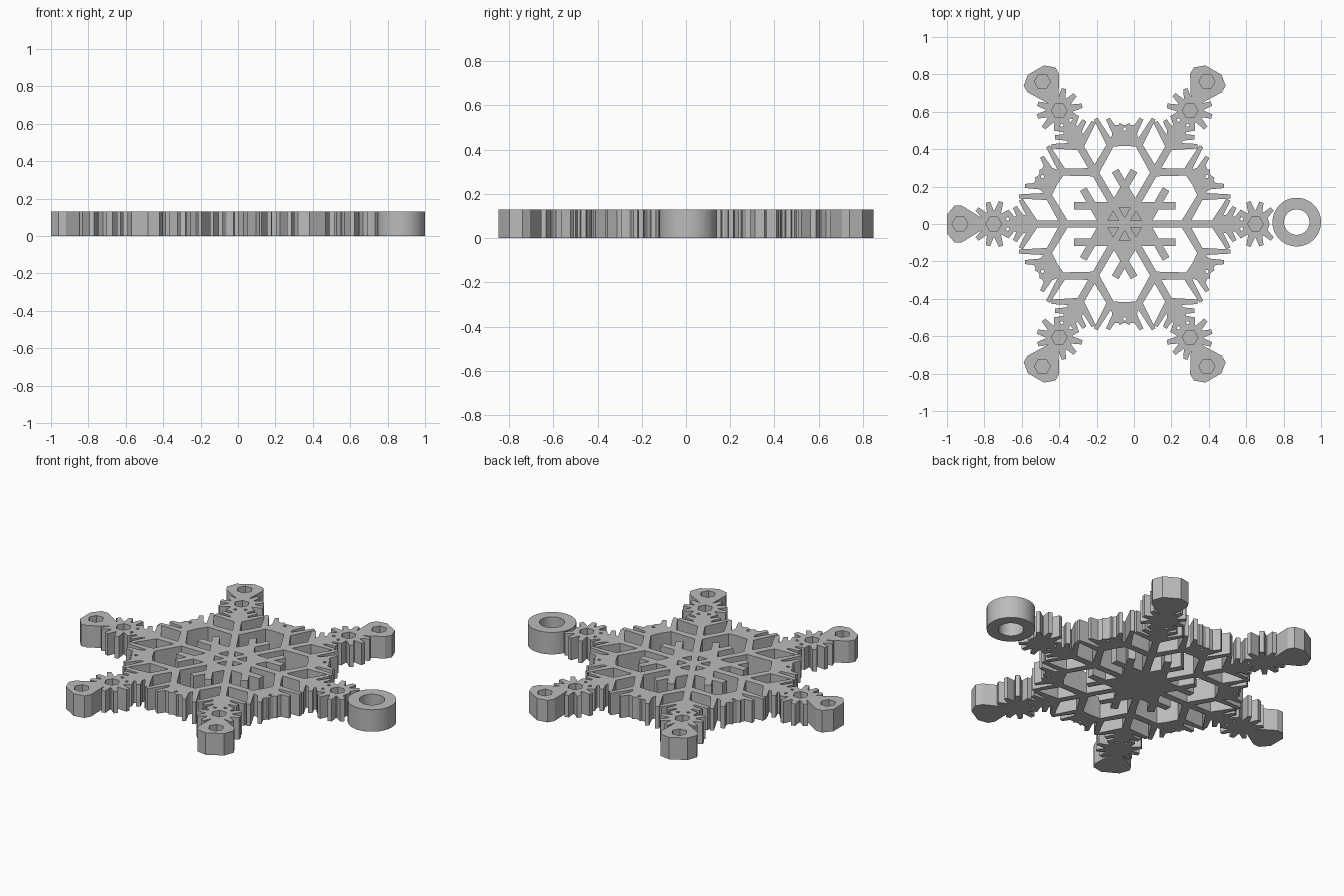
import bpy
import bmesh
from math import cos, sin, pi, radians
from mathutils import Vector, Matrix
from mathutils.geometry import delaunay_2d_cdt

HEIGHT, POCKET_FLOOR = 0.13, 0.07
CENTRE = Vector((-0.05, 0.0))

old = bpy.data.objects.get("Cube")
if old:
    bpy.data.objects.remove(old)

outlines = []  # (surface height, convex counter-clockwise 2D outline)


def add(points, turn=0.0, level=HEIGHT):
    rot = Matrix.Rotation(radians(turn), 2)
    outlines.append((level, [CENTRE + rot @ Vector(p) for p in points]))


def ngon(u, v, r, n, start=0.0):
    return [(u + r * cos(start + 2 * pi * i / n), v + r * sin(start + 2 * pi * i / n))
            for i in range(n)]


def bar(start, angle, length, w0=0.042, w1=None):
    """Straight or tapered strip leaving start at an angle in degrees."""
    w1 = w0 if w1 is None else w1
    d = Vector((cos(radians(angle)), sin(radians(angle))))
    n = Vector((-d.y, d.x))
    a = Vector(start)
    b = a + d * length
    return [a - n * w0 / 2, b - n * w1 / 2, b + n * w1 / 2, a + n * w0 / 2]


def mirrored(half):
    """Symmetric outline from its left half, listed from the outer end inward."""
    return half + [(u, -v) for u, v in reversed(half)]


for k in range(6):
    turn = 60 * k
    # spoke
    add(bar((0, 0), 0, 0.77, 0.04), turn)
    for s in (1, -1):
        # inner star branch
        add(bar((0.114, 0), 60 * s, 0.215, 0.04), turn)
        # outer branch with its barbs
        add(bar((0.32, 0), 60 * s, 0.295, 0.045, 0.03), turn)
        c, d = cos(radians(60)), s * sin(radians(60))
        for t, angle, length in ((0.17, 0, 0.16), (0.235, 0, 0.095), (0.18, 120, 0.12)):
            add(bar((0.32 + t * c, t * d), angle * s, length, 0.04, 0.022), turn)
        # spoke barbs
        for u, length in ((0.48, 0.15), (0.535, 0.105), (0.585, 0.06)):
            add(bar((u, 0), 60 * s, length, 0.042, 0.024), turn)
        # bud barbs
        for angle, length in ((42, 0.12), (75, 0.12), (108, 0.125), (142, 0.11)):
            add(bar((0.70, 0), angle * s, length, 0.055, 0.024), turn)
    # filled star point and web between neighbouring branches
    add([(0, 0), (0.114 * cos(pi / 6), -0.057), (0.2, 0), (0.114 * cos(pi / 6), 0.057)], turn + 30)
    add(mirrored([(0.53, 0.06), (0.43, 0.075)]), turn + 30)
    add(mirrored([(0.62, 0.02), (0.56, 0.055), (0.475, 0.03)]), turn)
    # bud hub with hexagonal pocket
    add(ngon(0.70, 0, 0.075, 10), turn)
    add(ngon(0.70, 0, 0.042, 6), turn, POCKET_FLOOR)
    # centre pocket and pinhole
    add(ngon(0.07, 0, 0.034, 3, pi), turn + 30, POCKET_FLOOR)
    add(ngon(0.508, 0, 0.011, 4), turn + 30, 0)
    # tip with hexagonal pocket, left off where the hanging ring sits
    if k:
        add(mirrored([(0.95, 0.05), (0.91, 0.098), (0.87, 0.098), (0.76, 0.03)]), turn)
        add(ngon(0.88, 0, 0.043, 6), turn, POCKET_FLOOR)

# hanging ring
add(ngon(0.92, 0.01, 0.13, 48))
add(ngon(0.92, 0.01, 0.068, 48), 0, 0)

# split the plane along every outline
points, loops = [], []
for _, pts in outlines:
    loops.append(list(range(len(points), len(points) + len(pts))))
    points += pts
verts, _, faces, _, _, _ = delaunay_2d_cdt(points, [], loops, 0, 1e-5)


def inside(p, poly):
    return all((b - a).cross(p - a) > 0 for a, b in zip(poly, poly[1:] + poly[:1]))


# the lowest outline over a cell wins, so pockets and holes cut the solid parts
cells, edge_level = [], {}
for f in faces:
    mid = sum((verts[i] for i in f), Vector((0, 0))) / len(f)
    level = min((z for z, poly in outlines if inside(mid, poly)), default=0)
    if level:
        cells.append((f, level))
        for edge in zip(f, f[1:] + f[:1]):
            edge_level[edge] = level

bm = bmesh.new()
cache = {}


def vert(i, z):
    if (i, z) not in cache:
        cache[i, z] = bm.verts.new((verts[i].x, verts[i].y, z))
    return cache[i, z]


# tops and undersides
for f, level in cells:
    bm.faces.new([vert(i, level) for i in f])
    bm.faces.new([vert(i, 0) for i in reversed(f)])
# walls wherever the surface drops
for (a, b), high in edge_level.items():
    low = edge_level.get((b, a), 0)
    if high > low:
        bm.faces.new([vert(a, low), vert(b, low), vert(b, high), vert(a, high)])
bmesh.ops.dissolve_limit(bm, angle_limit=radians(0.5), verts=bm.verts[:], edges=bm.edges[:])

mesh = bpy.data.meshes.new("snowflake_ornament")
bm.to_mesh(mesh)
bm.free()
ornament = bpy.data.objects.new("snowflake_ornament", mesh)
bpy.context.collection.objects.link(ornament)

grey = bpy.data.materials.new("plain_grey")
grey.use_nodes = True
grey.diffuse_color = (0.5, 0.5, 0.5, 1)
grey.node_tree.nodes["Principled BSDF"].inputs["Base Color"].default_value = (0.5, 0.5, 0.5, 1)
mesh.materials.append(grey)

bpy.context.view_layer.objects.active = ornament
ornament.select_set(True)
bpy.ops.object.shade_smooth_by_angle(angle=radians(20))
